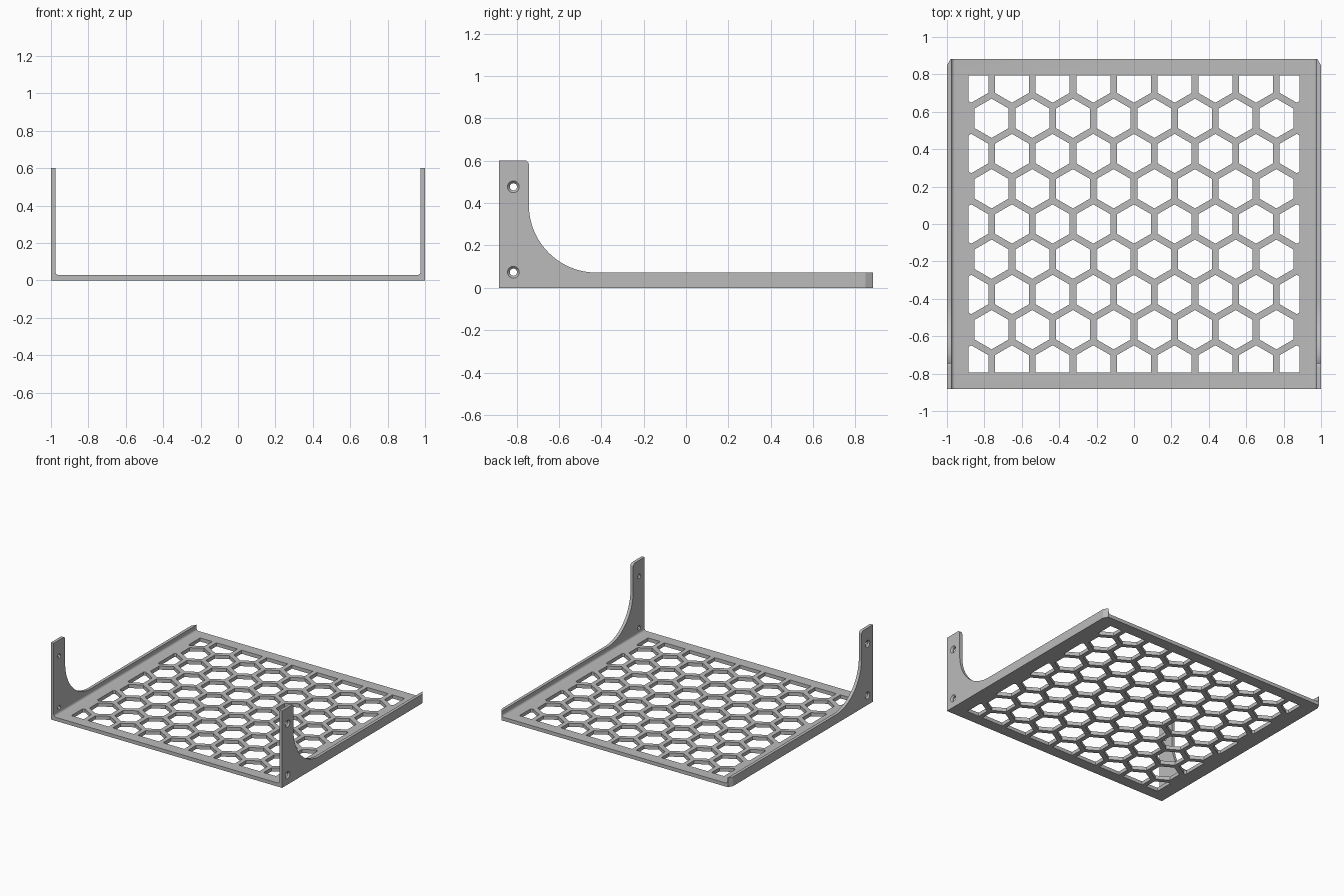
import bpy, bmesh
from math import sin, cos, radians, sqrt
from mathutils import Matrix, Vector

if "Cube" in bpy.data.objects:
    bpy.data.objects.remove(bpy.data.objects["Cube"])

HALF_X, HALF_Y, HEIGHT = 1.0, 0.883, 0.602
WALL, FLOOR, LIP = 0.024, 0.028, 0.072
PITCH, CELL = 0.2175, 0.105


def arc(cx, cy, r, start, end, steps):
    angles = [radians(start + (end - start) * i / steps) for i in range(steps + 1)]
    return [(cx + r * cos(a), cy + r * sin(a)) for a in angles]


def add_prism(bm, points, axis, low, high):
    """Extrude a 2D outline along an axis; the outline uses the other two axes in order."""
    def place(p, depth):
        co = list(p)
        co.insert(axis, depth)
        return Vector(co)
    face = bm.faces.new([bm.verts.new(place(p, low)) for p in points])
    grown = bmesh.ops.extrude_face_region(bm, geom=[face])["geom"]
    shift = place((0, 0), high - low)
    bmesh.ops.translate(bm, vec=shift, verts=[v for v in grown if isinstance(v, bmesh.types.BMVert)])


def finish(name, bm):
    bmesh.ops.recalc_face_normals(bm, faces=bm.faces[:])
    mesh = bpy.data.meshes.new(name)
    bm.to_mesh(mesh)
    bm.free()
    obj = bpy.data.objects.new(name, mesh)
    bpy.context.collection.objects.link(obj)
    return obj


def prism(name, points, axis, low, high):
    bm = bmesh.new()
    add_prism(bm, points, axis, low, high)
    return finish(name, bm)


def combine(target, cutter, operation="DIFFERENCE"):
    cutter.hide_render = True
    mod = target.modifiers.new("cut", "BOOLEAN")
    mod.operation, mod.solver, mod.object = operation, "EXACT", cutter
    bpy.context.view_layer.objects.active = target
    bpy.ops.object.modifier_apply(modifier=mod.name)
    bpy.data.objects.remove(cutter)


def rect(x, y):
    return [(-x, -y), (x, -y), (x, y), (-x, y)]


# U-shaped channel with small inner fillets
inner, fillet = HALF_X - WALL, 0.018
right_half = [(HALF_X, 0), (HALF_X, HEIGHT), (inner, HEIGHT)]
right_half += arc(inner - fillet, FLOOR + fillet, fillet, 0, -90, 5)
section = right_half + [(-x, z) for x, z in reversed(right_half)]
tray = prism("shelf_tray", section, 1, -HALF_Y, HALF_Y)

# Side silhouette: tall front tabs sweeping down to a low lip
front, sweep, corner = -0.742, 0.32, 0.02
outline = [(front - corner, 0.8)]
outline += arc(front - corner, HEIGHT - corner, corner, 90, 0, 5)
outline += arc(front + sweep, LIP + sweep, sweep, 180, 270, 24)
outline += [(1.1, LIP), (1.1, 0.8)]
combine(tray, prism("side_cutter", outline, 0, -1.2, 1.2))

# Honeycomb openings trimmed to a rectangular window
bm = bmesh.new()
for row in range(-4, 5):
    count = 9 if row % 2 == 0 else 8
    for col in range(count):
        x = (col - (count - 1) / 2) * PITCH
        y = row * PITCH * sqrt(3) / 2
        add_prism(bm, arc(x, y, CELL, 30, 330, 5), 2, -0.1, 0.06)
honeycomb = finish("honeycomb_cutter", bm)
combine(honeycomb, prism("window", rect(0.885, 0.795), 2, -0.2, 0.2), "INTERSECT")
combine(tray, honeycomb)

for side in (-1, 1):
    # Clipped rear corners
    wedge = [(side * x, y) for x, y in ((1, 0.848), (0.98, HALF_Y), (0.98, 0.95), (1.05, 0.95), (1.05, 0.848))]
    combine(tray, prism("corner_cutter", wedge, 2, -0.1, 0.2))
    # Countersunk screw holes, wide end outside
    for z in (0.074, 0.477):
        for name, r_in, r_out, x_in, x_out in (("bore", 0.017, 0.017, 0.95, 1.05),
                                               ("countersink", 0.017, 0.039, 0.988, 1.012)):
            bm = bmesh.new()
            pose = Matrix.Translation((side * (x_in + x_out) / 2, -0.815, z))
            pose = pose @ Matrix.Rotation(radians(90 * side), 4, "Y")
            bmesh.ops.create_cone(bm, cap_ends=True, segments=24, radius1=r_in, radius2=r_out,
                                  depth=x_out - x_in, matrix=pose)
            combine(tray, finish(name, bm))

# Single grey finish
grey = bpy.data.materials.new("plain_grey")
grey.use_nodes = True
colour = (0.5, 0.5, 0.5, 1)
grey.diffuse_color = colour
grey.node_tree.nodes["Principled BSDF"].inputs["Base Color"].default_value = colour
tray.data.materials.clear()
tray.data.materials.append(grey)
for face in tray.data.polygons:
    face.material_index = 0

bpy.ops.object.select_all(action="DESELECT")
tray.select_set(True)
bpy.context.view_layer.objects.active = tray
bpy.ops.object.shade_smooth_by_angle(angle=radians(25))
